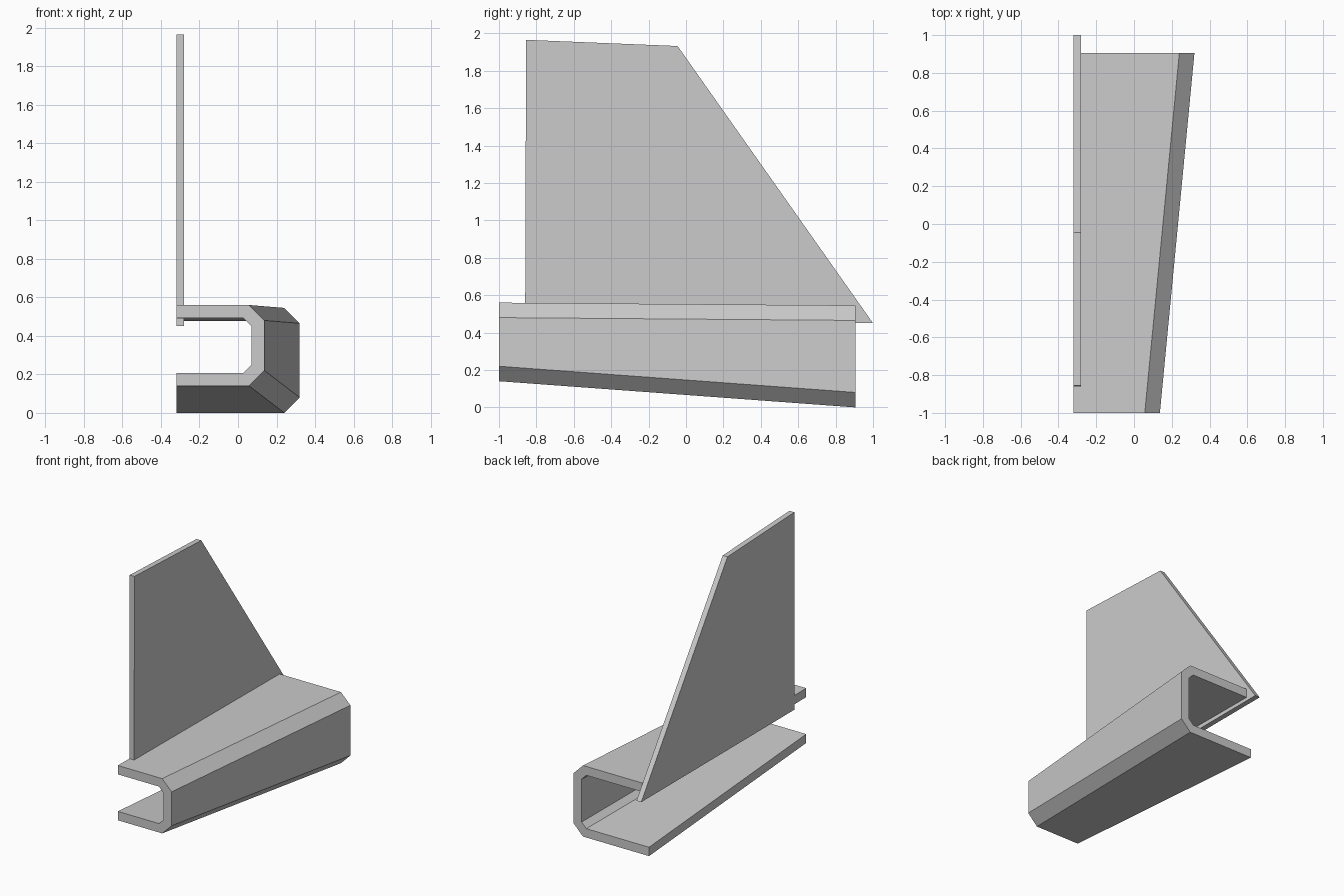
import bpy

if "Cube" in bpy.data.objects:
    bpy.data.objects.remove(bpy.data.objects["Cube"])

grey = bpy.data.materials.new("light_grey")
grey.diffuse_color = (0.6, 0.6, 0.6, 1)
grey.use_nodes = True
grey.node_tree.nodes["Principled BSDF"].inputs["Base Color"].default_value = grey.diffuse_color


def loft(name, start, end):
    """Solid between two matching outlines."""
    n = len(start)
    faces = [tuple(range(n)), tuple(range(2 * n - 1, n - 1, -1))]
    faces += [(i, i + n, (i + 1) % n + n, (i + 1) % n) for i in range(n)]
    mesh = bpy.data.meshes.new(name)
    mesh.from_pydata(start + end, [], faces)
    mesh.materials.append(grey)
    obj = bpy.data.objects.new(name, mesh)
    bpy.context.collection.objects.link(obj)
    # consistent outward normals
    import bmesh
    bm = bmesh.new()
    bm.from_mesh(mesh)
    bmesh.ops.recalc_face_normals(bm, faces=bm.faces)
    bm.to_mesh(mesh)
    bm.free()
    return obj


def channel(y, right, bottom, top, left=-0.32, cut=0.08, wall=0.068, inner_cut=0.04):
    """C-shaped section, open on the left, with chamfered corners."""
    def side(r, b, t, c):
        return [(left, y, b), (r - c, y, b), (r, y, b + c),
                (r, y, t - c), (r - c, y, t), (left, y, t)]
    outer = side(right, bottom, top, cut)
    inner = side(right - wall, bottom + wall, top - wall, inner_cut)
    return outer + inner[::-1]


# Tapered half-shell boom
loft("boom_shell", channel(-1.0, 0.137, 0.14, 0.56), channel(0.905, 0.32, 0.0, 0.545))

# Upright fin plate
fin = [(-0.86, 0.45), (1.0, 0.45), (-0.045, 1.932), (-0.855, 1.965)]
loft("tail_fin", [(-0.3205, y, z) for y, z in fin], [(-0.28, y, z) for y, z in fin])
